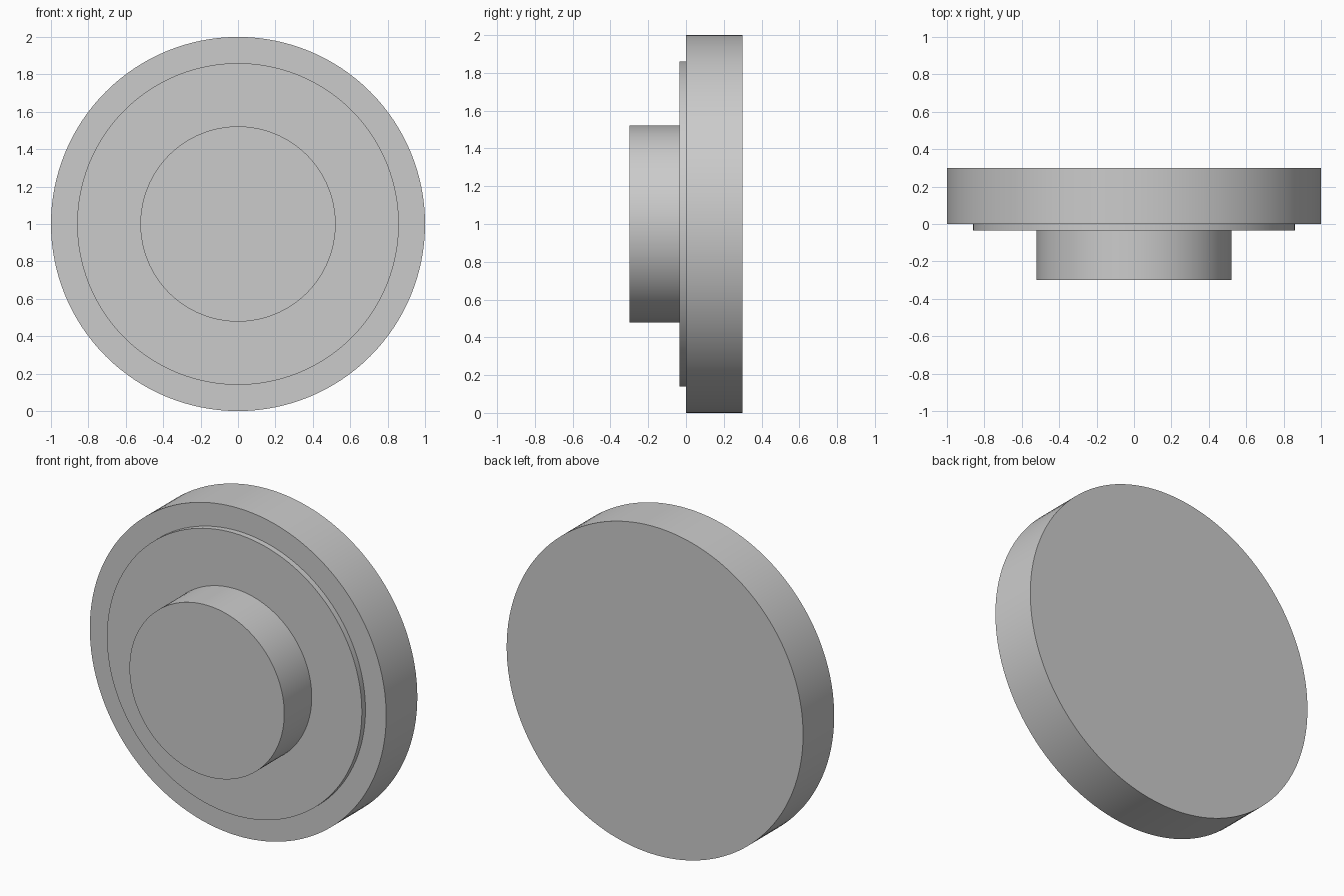
import bpy, bmesh, math
from mathutils import Vector

cube = bpy.data.objects.get("Cube")
if cube:
    bpy.data.objects.remove(cube, do_unlink=True)

# Single plain grey material
grey = bpy.data.materials.new("plain_grey")
grey.use_nodes = True
colour = (0.6, 0.6, 0.6, 1.0)
grey.diffuse_color = colour
grey.node_tree.nodes["Principled BSDF"].inputs["Base Color"].default_value = colour

SEGMENTS = 128
CENTRE = Vector((0, 0, 1))

# Stepped outline (radius, y): hub, shallow shoulder, rim disc
outline = [(0, -0.3), (0.522, -0.3), (0.522, -0.035), (0.86, -0.035),
           (0.86, 0), (1, 0), (1, 0.3), (0, 0.3)]

# Revolve the outline about the y axis into one closed body
bm = bmesh.new()
verts = [bm.verts.new(CENTRE + Vector((0, y, r))) for r, y in outline]
edges = [bm.edges.new(pair) for pair in zip(verts, verts[1:])]
bmesh.ops.spin(bm, geom=verts + edges, cent=CENTRE, axis=(0, 1, 0),
               angle=math.tau, steps=SEGMENTS, use_duplicate=False)
bmesh.ops.remove_doubles(bm, verts=bm.verts, dist=0.0001)
bmesh.ops.recalc_face_normals(bm, faces=bm.faces)

mesh = bpy.data.meshes.new("stepped_disc")
bm.to_mesh(mesh)
bm.free()
mesh.materials.append(grey)
disc = bpy.data.objects.new("stepped_disc", mesh)
bpy.context.collection.objects.link(disc)

# Smooth round walls with crisp rims
bpy.ops.object.select_all(action="DESELECT")
disc.select_set(True)
bpy.context.view_layer.objects.active = disc
bpy.ops.object.shade_smooth_by_angle(angle=math.radians(30))
